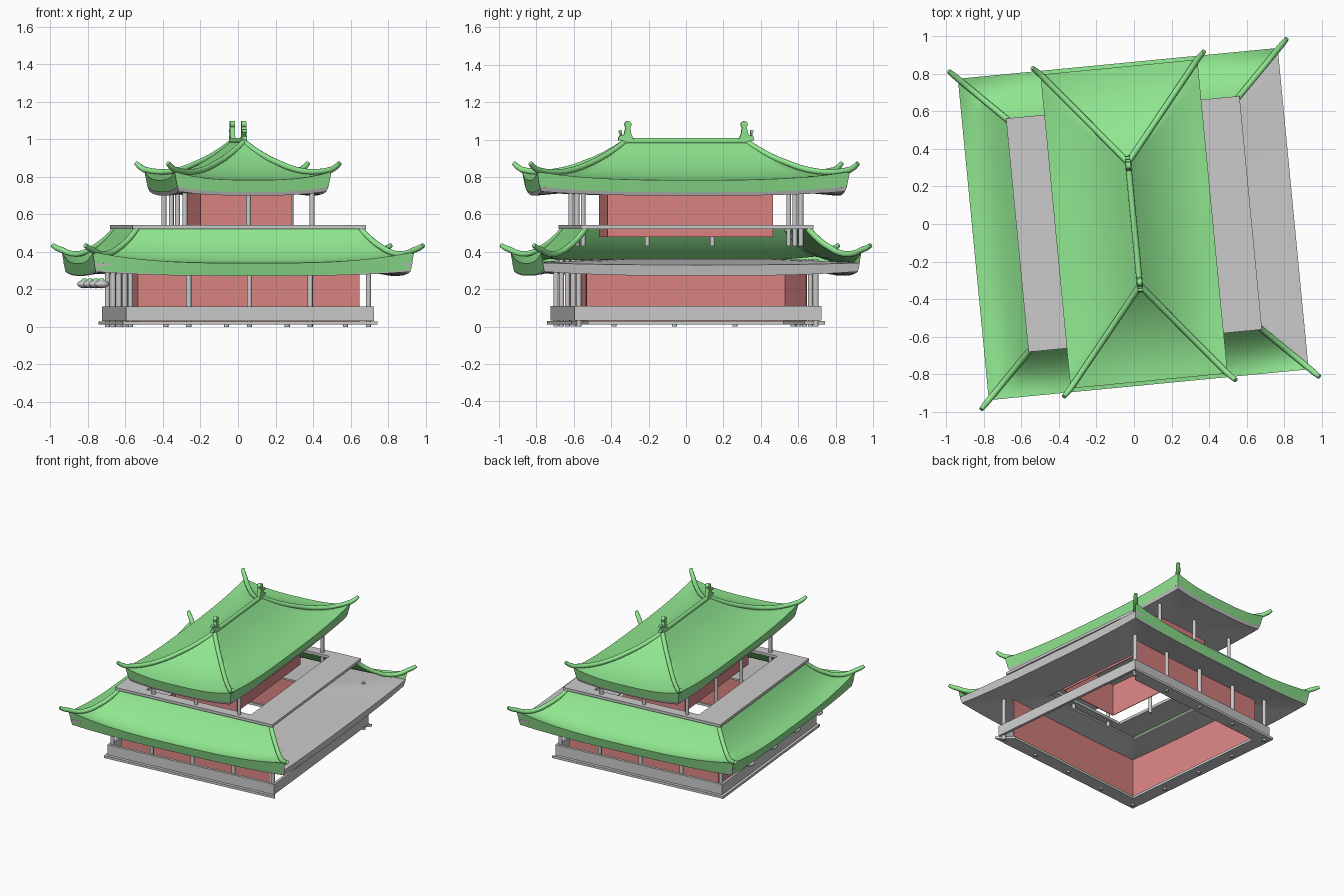
import bpy, bmesh, math
from mathutils import Matrix, Vector

if "Cube" in bpy.data.objects:
    bpy.data.objects.remove(bpy.data.objects["Cube"])

TURN = Matrix.Rotation(math.radians(5.5), 4, 'Z')   # whole building is slightly turned
FRONT, RIGHT, BACK, LEFT = range(4)
ALL, OPEN_RIGHT = (FRONT, RIGHT, BACK, LEFT), (FRONT, BACK, LEFT)


def material(name, rgb):
    m = bpy.data.materials.new(name)
    m.diffuse_color = (*rgb, 1)
    m.use_nodes = True
    m.node_tree.nodes["Principled BSDF"].inputs["Base Color"].default_value = m.diffuse_color
    return m


GREEN = material("green_tile", (0.28, 0.8, 0.28))
RED = material("red_wall", (0.72, 0.24, 0.23))


def finish(name, bm, mat=None, smooth=True):
    bmesh.ops.remove_doubles(bm, verts=bm.verts, dist=1e-5)
    bmesh.ops.recalc_face_normals(bm, faces=bm.faces)
    me = bpy.data.meshes.new(name)
    bm.to_mesh(me)
    bm.free()
    ob = bpy.data.objects.new(name, me)
    bpy.context.collection.objects.link(ob)
    if mat:
        me.materials.append(mat)
    if smooth:
        bpy.ops.object.select_all(action='DESELECT')
        ob.select_set(True)
        bpy.context.view_layer.objects.active = ob
        bpy.ops.object.shade_smooth_by_angle(angle=math.radians(40))
    ob.matrix_world = TURN @ ob.matrix_world
    return ob


def sweep(name, section, sides, mat=None, closed=True, n=1):
    """Mitred sweep round a rectangle; section(s) gives (half_x, half_y, z) points."""
    bm = bmesh.new()
    for side in sides:
        rows = []
        for i in range(n + 1):
            s = -1 + 2 * i / n
            row = []
            for hx, hy, z in section(s):
                x, y = ((s * hx, -hy), (hx, s * hy), (-s * hx, hy), (-hx, -s * hy))[side]
                row.append(bm.verts.new((x, y, z)))
            rows.append(row)
        m = len(rows[0])
        for a, b in zip(rows, rows[1:]):
            for j in range(m if closed else m - 1):
                k = (j + 1) % m
                bm.faces.new((a[j], b[j], b[k], a[k]))
        if closed and len(sides) < 4 and side in (FRONT, BACK):
            bm.faces.new(rows[-1] if side == FRONT else rows[0])   # open ends only
    bmesh.ops.remove_doubles(bm, verts=bm.verts, dist=1e-5)
    bmesh.ops.dissolve_degenerate(bm, edges=bm.edges, dist=1e-6)
    return finish(name, bm, mat)


def ring(name, outer, inner, z0, z1, sides=ALL, mat=None):
    pts = [(*outer, z0), (*outer, z1), (*inner, z1), (*inner, z0)]
    return sweep(name, lambda s: pts, sides, mat)


def columns(name, spots, r, z0, z1):
    bm = bmesh.new()
    for x, y in spots:
        bmesh.ops.create_cone(bm, cap_ends=True, segments=12, radius1=r, radius2=r, depth=z1 - z0,
                              matrix=Matrix.Translation((x, y, (z0 + z1) / 2)))
    finish(name, bm)


def tube(name, pts, radii, mat, sides=12):
    bm = bmesh.new()
    pts = [Vector(p) for p in pts]
    rows = []
    for i, p in enumerate(pts):
        d = (pts[min(i + 1, len(pts) - 1)] - pts[max(i - 1, 0)]).normalized()
        u = d.cross(Vector((0, 0, 1))).normalized()
        v = u.cross(d)
        rows.append([bm.verts.new(p + radii[i] * (u * math.cos(a) + v * math.sin(a)))
                     for a in (2 * math.pi * k / sides for k in range(sides))])
    for a, b in zip(rows, rows[1:]):
        for j in range(sides):
            k = (j + 1) % sides
            bm.faces.new((a[j], a[k], b[k], b[j]))
    bm.faces.new(rows[0])
    bm.faces.new(rows[-1])
    finish(name, bm, mat)


def roof(name, inner, outer, z_top, drop, lift, fascia, tip, tip_z, sides):
    """Sagging hipped roof with upturned corners, eave band and corner ridges."""
    def height(t, s):
        return z_top - drop * (1 - (1 - t) ** 2) + lift * abs(s) ** 3 * t ** 3

    def at(t):
        return [a + (b - a) * t for a, b in zip(inner, outer)]

    def section(s):
        pts = [(*at(i / 10), height(i / 10, s)) for i in range(11)]
        low = z_top - drop - fascia + 0.03 * abs(s) ** 3
        return pts + [(outer[0] - 0.015, outer[1] - 0.015, low)]

    sweep(name + "_tiles", section, sides, GREEN, closed=False, n=16)
    path = [(*at(i / 10), height(i / 10, 1) + 0.01 * min(1, i / 2 - 1)) for i in range(11)]
    path += [(outer[0] + (tip[0] - outer[0]) * 0.55, outer[1] + (tip[1] - outer[1]) * 0.55,
              (path[-1][2] + tip_z) / 2 - 0.002), (*tip, tip_z)]
    radii = [0.016] * 11 + [0.015, 0.012]
    for sx in (-1, 1):
        for sy in (-1, 1):
            tube(name + "_corner_ridge", [(sx * x, sy * y, z) for x, y, z in path], radii, GREEN)


# ground rim, open on the right, and the low parapet
ring("base_rim", (0.68, 0.68), (0.58, 0.58), 0.012, 0.03, OPEN_RIGHT)
ring("parapet", (0.663, 0.663), (0.643, 0.643), 0.033, 0.11)

# lower storey walls (right side open) and columns
ring("lower_walls", (0.593, 0.593), (0.588, 0.588), 0.015, 0.325, OPEN_RIGHT, RED)
grid = (-0.637, -0.325, 0, 0.325, 0.637)
spots = [(x, y) for x in grid for y in (-0.637, 0.637)] + [(-0.637, y) for y in grid[1:-1]]
columns("lower_columns", spots, 0.014, 0.0, 0.358)


# lower eave underside
def lower_soffit(s):
    c = 0.022 * abs(s) ** 3
    return [(0.842, 0.842, 0.272 + c), (0.852, 0.852, 0.33 + c * 0.5),
            (0.42, 0.42, 0.362), (0.42, 0.42, 0.35)]


sweep("lower_soffit", lower_soffit, ALL, n=16)

# lower roof, right slope missing
roof("lower_roof", (0.6, 0.6), (0.86, 0.86), 0.53, 0.19, 0.06, 0.065,
     (0.905, 0.905), 0.435, OPEN_RIGHT)

# small lanterns under the left eave
for y in (-0.476, -0.159, 0.159, 0.476):
    bm = bmesh.new()
    bmesh.ops.create_uvsphere(bm, u_segments=16, v_segments=8, radius=1,
                              matrix=Matrix.Translation((-0.775, y, 0.228)) @ Matrix.Diagonal((0.04, 0.04, 0.022, 1)))
    finish("lantern", bm)
    bm = bmesh.new()
    bmesh.ops.create_cone(bm, cap_ends=True, segments=12, radius1=0.02, radius2=0.01, depth=0.012,
                          matrix=Matrix.Translation((-0.775, y, 0.252)))
    finish("lantern_cap", bm, GREEN)

# balcony floor, upper walls and columns
ring("balcony_floor", (0.625, 0.625), (0.415, 0.55), 0.522, 0.542)
ring("upper_walls", (0.244, 0.445), (0.239, 0.44), 0.48, 0.73, ALL, RED)
spots = [(x, y) for x in (-0.34, 0, 0.34) for y in (-0.585, 0.585)] + [(-0.34, -0.175), (-0.34, 0.175)]
columns("upper_columns", spots, 0.013, 0.43, 0.73)


# upper eave underside
def upper_soffit(s):
    c = 0.022 * abs(s) ** 3
    return [(0.395, 0.815, 0.70 + c), (0.405, 0.825, 0.725 + c),
            (0.0, 0.42, 0.76), (0.0, 0.42, 0.735)]


sweep("upper_soffit", upper_soffit, ALL, n=16)

# upper roof with its main ridge
roof("upper_roof", (0.0, 0.33), (0.42, 0.84), 0.995, 0.212, 0.045, 0.065,
     (0.46, 0.88), 0.873, ALL)
tube("main_ridge", [(0, -0.34, 0.992), (0, 0.34, 0.992)], [0.016, 0.016], GREEN)

# ridge end ornaments: flat body with a ball and a small horn
PROFILE = [(0.28, 0.995), (0.365, 0.995), (0.362, 1.015), (0.335, 1.025), (0.325, 1.065),
           (0.30, 1.065), (0.295, 1.03)]
for sy in (-1, 1):
    bm = bmesh.new()
    f = bm.faces.new([bm.verts.new((-0.013, sy * y, z)) for y, z in PROFILE])
    ext = bmesh.ops.extrude_face_region(bm, geom=[f], use_keep_orig=True)
    bmesh.ops.translate(bm, vec=(0.026, 0, 0),
                        verts=[v for v in ext["geom"] if isinstance(v, bmesh.types.BMVert)])
    for y, z, r in ((0.312, 1.08, 0.019), (0.353, 1.042, 0.009)):
        bmesh.ops.create_cone(bm, cap_ends=True, segments=14, radius1=r, radius2=r, depth=0.026,
                              matrix=Matrix.Translation((0, sy * y, z)) @ Matrix.Rotation(math.pi / 2, 4, 'Y'))
    bmesh.ops.create_cone(bm, cap_ends=True, segments=8, radius1=0.006, radius2=0.006, depth=0.03,
                          matrix=Matrix.Translation((0, sy * 0.35, 1.025)))
    finish("ridge_ornament", bm, GREEN)
